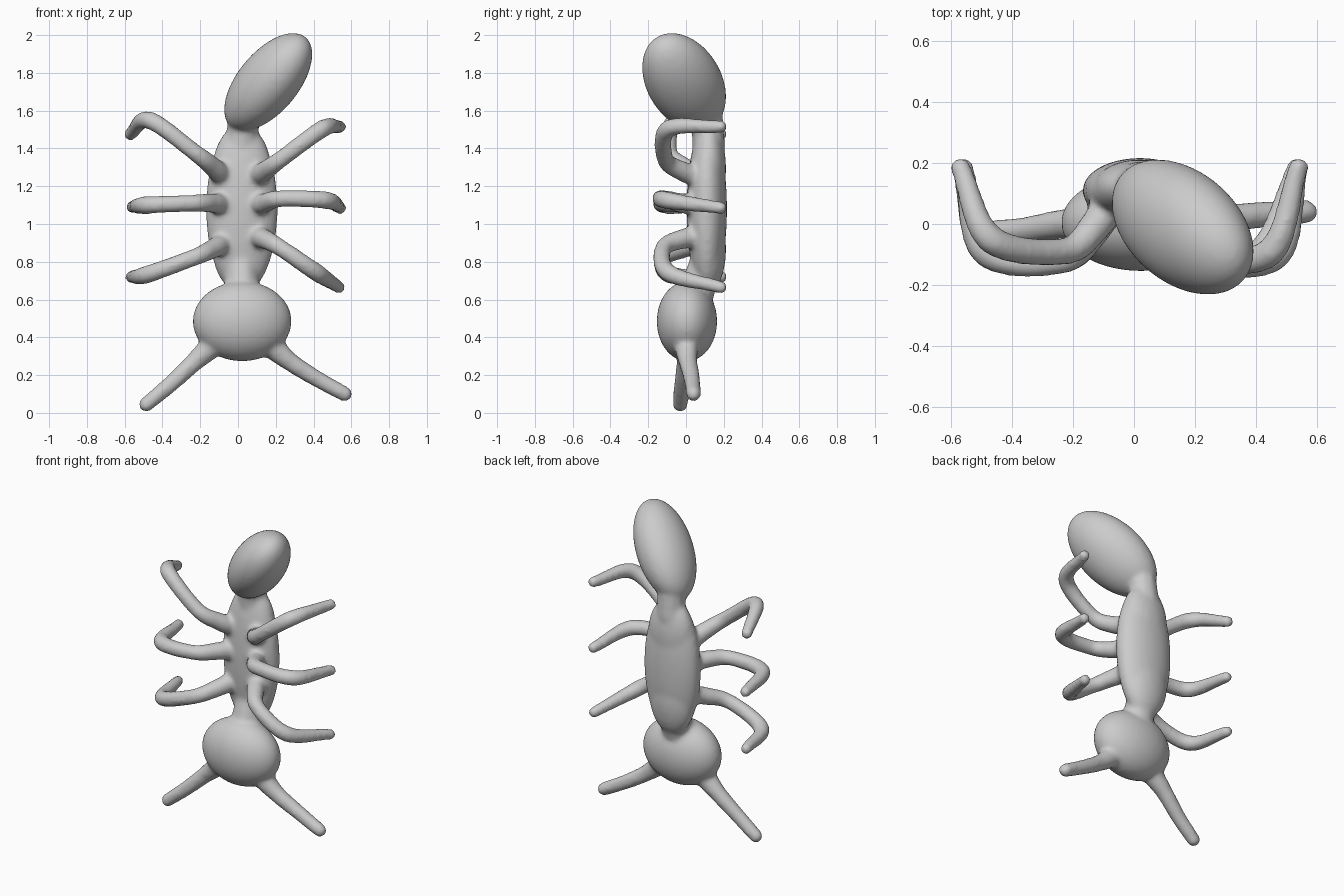
import bpy, bmesh
from mathutils import Matrix, Vector

bm = bmesh.new()


def blob(center, rows, subdiv=4):
    """Unit sphere pushed through a 3x3 matrix (tilted ellipsoid)."""
    m = Matrix.Translation(center) @ Matrix(rows).to_4x4()
    bmesh.ops.create_icosphere(bm, subdivisions=subdiv, radius=1, matrix=m)


def ellipsoid(center, r, subdiv=4):
    blob(center, ((r[0], 0, 0), (0, r[1], 0), (0, 0, r[2])), subdiv)


def limb(points, radii, steps=9):
    """Chain of overlapping balls along a smooth path."""
    p = [Vector(q) for q in points]
    p = [2 * p[0] - p[1]] + p + [2 * p[-1] - p[-2]]
    n = len(points) - 1
    for i in range(n):
        a, b, c, d = p[i:i + 4]
        for k in range(steps + (i == n - 1)):
            t = k / steps
            pos = 0.5 * (2 * b + (c - a) * t + (2 * a - 5 * b + 4 * c - d) * t * t
                         + (3 * b - a - 3 * c + d) * t ** 3)
            r = radii[i] * (1 - t) + radii[i + 1] * t
            ellipsoid(pos, (r, r, r), 2)


# Tilted abdomen at the top
blob((0.16, -0.01, 1.752), ((0.234, 0, 0), (-0.08, 0.208, 0), (0.148, -0.026, 0.212)))

# Thorax: long blunt trunk plus waist and neck
ellipsoid((0.02, 0.11, 1.08), (0.19, 0.107, 0.45))
ellipsoid((0.02, 0.12, 1.29), (0.155, 0.092, 0.235))
ellipsoid((0.015, 0.12, 0.87), (0.15, 0.092, 0.23))
limb([(0.02, 0.12, 1.42), (0.03, 0.11, 1.58)], [0.09, 0.085])
limb([(0.02, 0.10, 0.78), (0.02, 0.05, 0.62)], [0.09, 0.10])

# Head at the bottom
ellipsoid((0.022, 0.005, 0.485), (0.262, 0.16, 0.212))

# Six bent legs
legs = [
    [(-0.08, 0.07, 1.25), (-0.13, -0.01, 1.30), (-0.23, -0.09, 1.38), (-0.47, -0.05, 1.55), (-0.57, 0.185, 1.475)],
    [(0.10, 0.07, 1.25), (0.14, -0.02, 1.28), (0.23, -0.11, 1.345), (0.45, -0.09, 1.505), (0.54, 0.185, 1.515)],
    [(-0.08, 0.07, 1.10), (-0.13, -0.02, 1.11), (-0.24, -0.12, 1.11), (-0.49, -0.09, 1.10), (-0.56, 0.185, 1.09)],
    [(0.10, 0.07, 1.10), (0.14, -0.02, 1.11), (0.23, -0.12, 1.135), (0.47, -0.10, 1.125), (0.54, 0.185, 1.085)],
    [(-0.08, 0.07, 0.90), (-0.13, -0.02, 0.87), (-0.24, -0.12, 0.82), (-0.49, -0.08, 0.73), (-0.565, 0.185, 0.72)],
    [(0.10, 0.07, 0.93), (0.14, -0.02, 0.92), (0.23, -0.12, 0.87), (0.42, -0.09, 0.74), (0.535, 0.185, 0.665)],
]
for path in legs:
    limb(path, [0.06, 0.055, 0.047, 0.05, 0.036])

# Two antennae
limb([(-0.12, 0.0, 0.37), (-0.23, 0.0, 0.27), (-0.36, -0.02, 0.15), (-0.485, -0.03, 0.045)],
     [0.07, 0.052, 0.046, 0.042])
limb([(0.16, 0.0, 0.37), (0.27, 0.01, 0.275), (0.41, 0.03, 0.185), (0.565, 0.04, 0.1)],
     [0.07, 0.052, 0.046, 0.042])

mesh = bpy.data.meshes.new("ant_body")
bm.to_mesh(mesh)
bm.free()
ant = bpy.data.objects.new("ant_body", mesh)
bpy.context.collection.objects.link(ant)

# Fuse the parts and soften the joints
fuse = ant.modifiers.new("fuse", 'REMESH')
fuse.mode = 'VOXEL'
fuse.voxel_size = 0.013
fuse.use_smooth_shade = True
soften = ant.modifiers.new("soften", 'SMOOTH')
soften.factor = 0.5
soften.iterations = 10

bpy.context.view_layer.objects.active = ant
ant.select_set(True)
for name in ("fuse", "soften"):
    bpy.ops.object.modifier_apply(modifier=name)
bpy.ops.object.shade_smooth()
